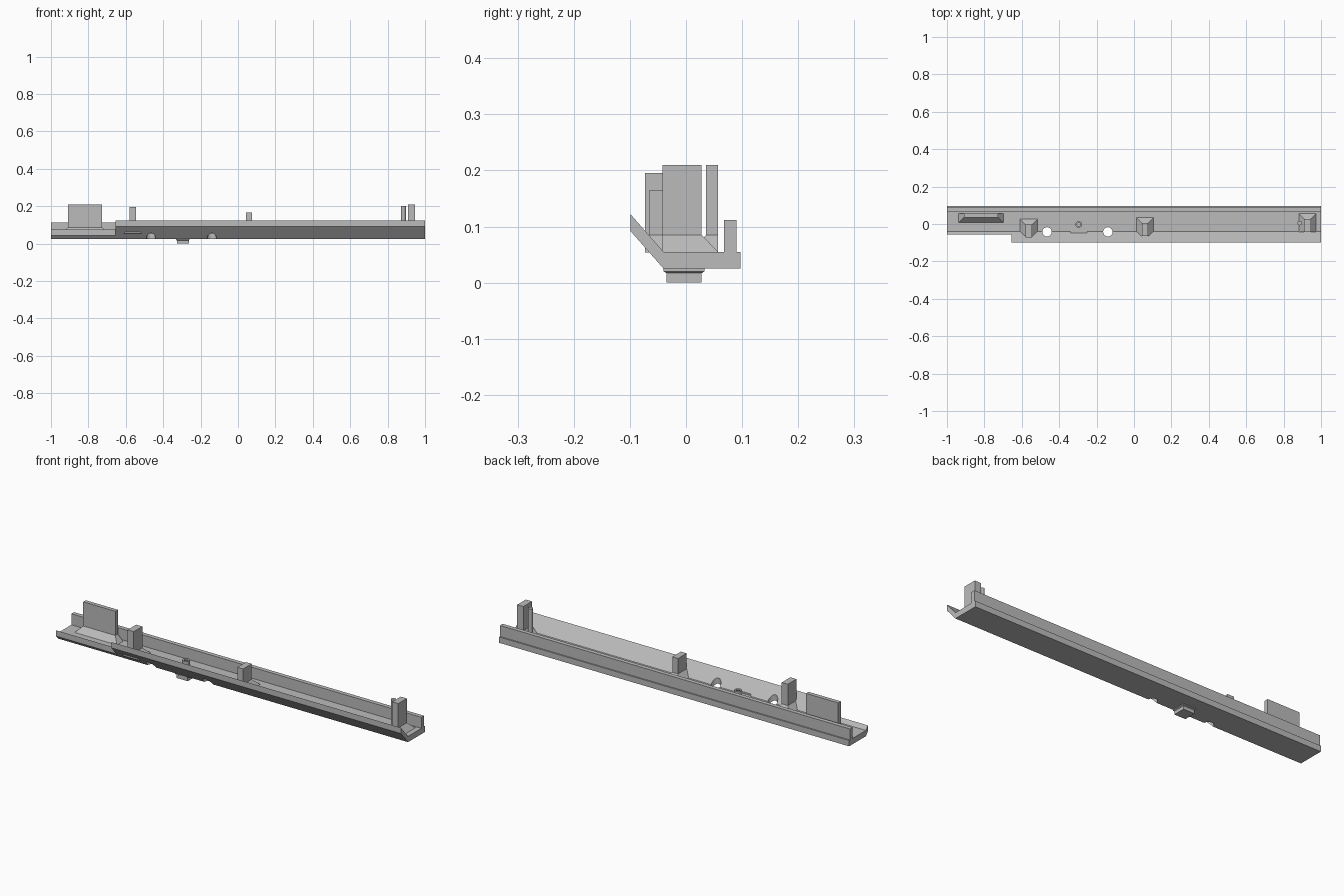
import bpy, bmesh
from mathutils import Vector

cube = bpy.data.objects.get("Cube")
if cube:
    bpy.data.objects.remove(cube, do_unlink=True)

grey = bpy.data.materials.new("plain grey")
grey.use_nodes = True
COLOUR = (0.5, 0.5, 0.5, 1)
grey.diffuse_color = COLOUR
grey.node_tree.nodes["Principled BSDF"].inputs["Base Color"].default_value = COLOUR

FLOOR, UNDER, FLARE = 0.055, 0.025, 0.03


def finish(name, bm):
    bmesh.ops.recalc_face_normals(bm, faces=bm.faces)
    mesh = bpy.data.meshes.new(name)
    bm.to_mesh(mesh)
    bm.free()
    mesh.materials.append(grey)
    obj = bpy.data.objects.new(name, mesh)
    bpy.context.scene.collection.objects.link(obj)
    return obj


def extrude_profile(name, profile, x0, x1):
    """Sweep a (y, z) outline along x."""
    bm = bmesh.new()
    face = bm.faces.new([bm.verts.new((x0, y, z)) for y, z in profile])
    new = bmesh.ops.extrude_face_region(bm, geom=[face])["geom"]
    bmesh.ops.translate(bm, vec=(x1 - x0, 0, 0),
                        verts=[v for v in new if isinstance(v, bmesh.types.BMVert)])
    return finish(name, bm)


def stack(name, rings):
    """Loft stacked rectangles given as (x0, x1, y0, y1, z)."""
    bm = bmesh.new()
    loops = [[bm.verts.new(p) for p in ((a, c, z), (b, c, z), (b, d, z), (a, d, z))]
             for a, b, c, d, z in rings]
    bm.faces.new(loops[0])
    bm.faces.new(loops[-1])
    for low, high in zip(loops, loops[1:]):
        for i in range(4):
            j = (i + 1) % 4
            bm.faces.new((low[i], low[j], high[j], high[i]))
    return finish(name, bm)


def cylinder(name, x, y, z0, z1, radius, sides, bore=0):
    bm = bmesh.new()
    bmesh.ops.create_cone(bm, cap_ends=True, segments=sides, radius1=radius,
                          radius2=radius, depth=z1 - z0)
    bmesh.ops.translate(bm, vec=(x, y, (z0 + z1) / 2), verts=bm.verts)
    if bore:
        # sink a blind hole into the top cap
        bm.normal_update()
        top = max(bm.faces, key=lambda f: f.calc_center_median().z)
        bmesh.ops.inset_region(bm, faces=[top], thickness=radius - bore)
        new = bmesh.ops.extrude_face_region(bm, geom=[top])["geom"]
        bmesh.ops.translate(bm, vec=Vector((0, 0, -0.03)),
                            verts=[v for v in new if isinstance(v, bmesh.types.BMVert)])
        if top.is_valid:
            bmesh.ops.delete(bm, geom=[top], context="FACES_ONLY")
    return finish(name, bm)


def cut(target, cutter):
    mod = target.modifiers.new(cutter.name, "BOOLEAN")
    mod.operation = "DIFFERENCE"
    mod.solver = "EXACT"
    mod.object = cutter
    cutter.hide_render = True
    cutter.hide_set(True)
    cutter.display_type = "WIRE"


# Long tray: floor, rear wall with ledge, and sloping front lip
tray = extrude_profile("tray", [
    (-0.04, UNDER), (0.097, UNDER), (0.097, FLOOR), (0.09, FLOOR), (0.09, 0.112),
    (0.068, 0.112), (0.068, FLOOR), (-0.04, FLOOR), (-0.099, 0.122), (-0.099, 0.092)], -1, 1)

# Lower lip at one end, round holes on the fold, shallow notch by the stub
cut(tray, stack("lip_cutter", [(-1.1, -0.655, -0.2, -0.057, z) for z in (-0.1, 0.3)]))
for i, x in enumerate((-0.465, -0.14)):
    cut(tray, cylinder(f"hole_cutter_{i + 1}", x, -0.042, -0.1, 0.2, 0.025, 24))
cut(tray, stack("notch_cutter", [(-0.34, -0.25, -0.047, -0.03, z) for z in (FLOOR, 0.08)]))

# Posts and panel with bases flared on the sides and one face
for name, x0, x1, y0, y1, top in (
        ("left_post", 0.91, 0.945, -0.042, 0.028, 0.21),
        ("middle_post", 0.042, 0.075, -0.065, 0.005, 0.165),
        ("right_post", -0.58, -0.545, -0.073, -0.003, 0.195)):
    stack(name, [(x0 - FLARE, x1 + FLARE, y0, y1 + FLARE, FLOOR - 0.001),
                 (x0, x1, y0, y1, FLOOR + FLARE), (x0, x1, y0, y1, top)])
px0, px1, py0, py1 = -0.91, -0.726, 0.036, 0.057
stack("upright_panel", [(px0 - FLARE, px1 + FLARE, py0 - FLARE, py1, FLOOR - 0.001),
                        (px0, px1, py0, py1, FLOOR + FLARE), (px0, px1, py0, py1, 0.21)])

# Slim pin beside the end post, and the bored stub on the floor
cylinder("slim_pin", 0.885, 0.005, 0.05, 0.2, 0.0125, 12)
cylinder("bored_stub", -0.295, -0.003, 0.05, 0.09, 0.018, 16, bore=0.01)

# Peg under the tray with a tapered neck
stack("bottom_peg", [(-0.327, -0.263, -0.035, 0.028, 0),
                     (-0.327, -0.263, -0.035, 0.028, 0.017),
                     (-0.332, -0.258, -0.04, 0.033, 0.02),
                     (-0.332, -0.258, -0.04, 0.033, UNDER + 0.002)])
